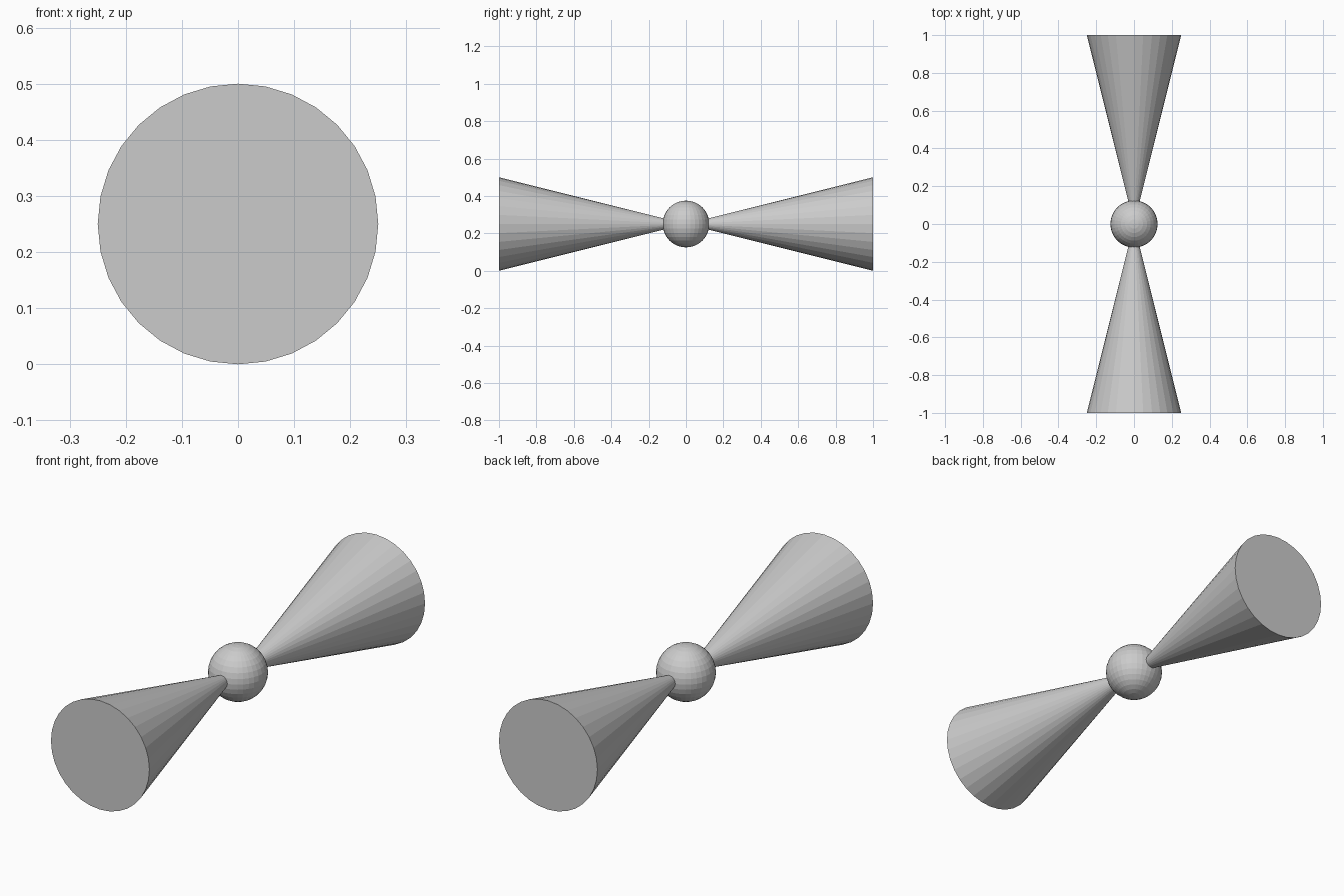
import bpy
from math import pi

if "Cube" in bpy.data.objects:
    bpy.data.objects.remove(bpy.data.objects["Cube"])

HEIGHT = 0.25  # axis height of the whole model

# Central ball
bpy.ops.mesh.primitive_uv_sphere_add(segments=32, ring_count=16, radius=0.125,
                                     location=(0, 0, HEIGHT))
bpy.context.object.name = "center_ball"

# Two cones, tips meeting inside the ball, bases facing outward
for name, side in (("front_cone", -1), ("back_cone", 1)):
    bpy.ops.mesh.primitive_cone_add(vertices=32, radius1=0.25, radius2=0, depth=1,
                                    location=(0, side * 0.5, HEIGHT),
                                    rotation=(side * pi / 2, 0, 0))
    bpy.context.object.name = name
